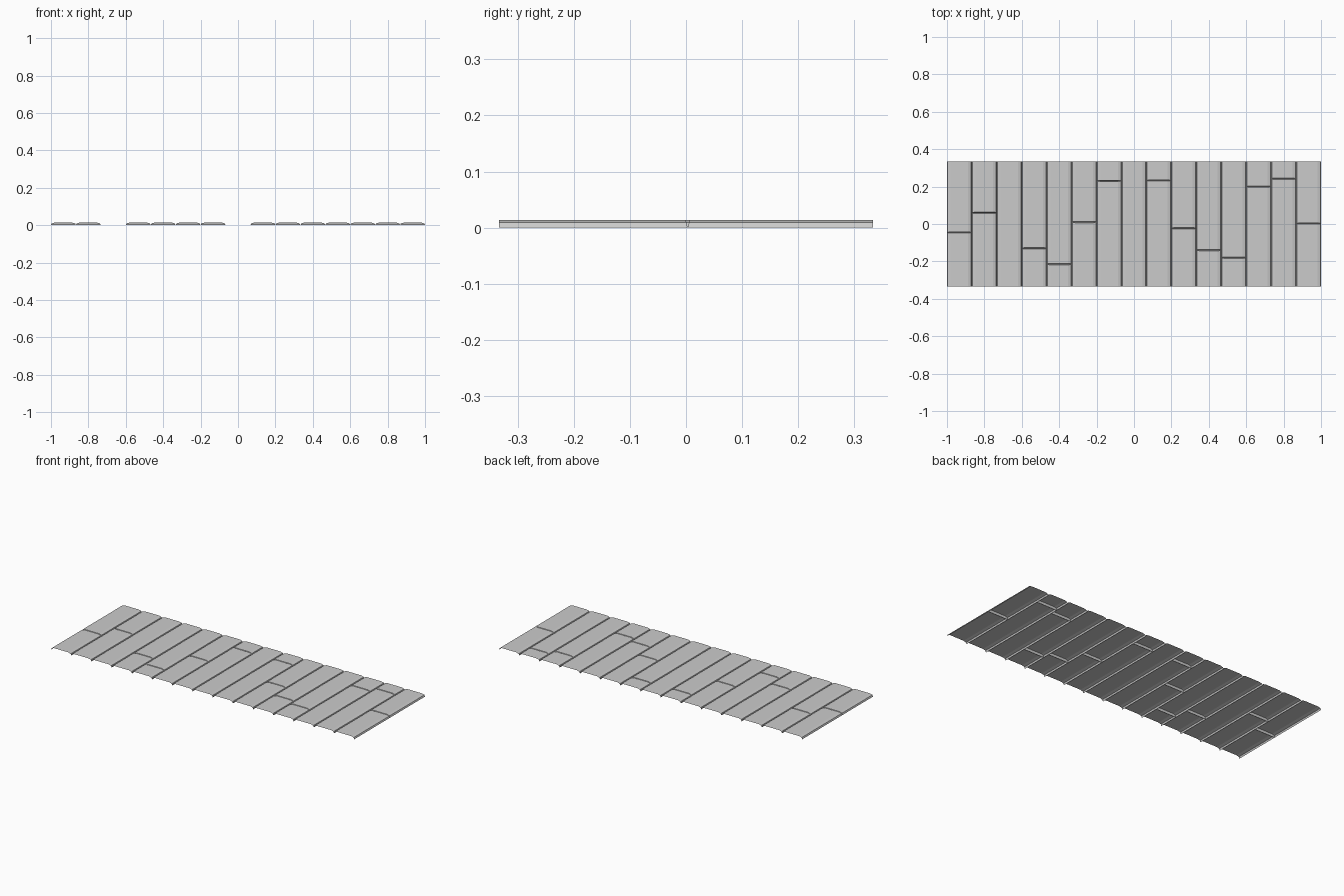
import bpy

if "Cube" in bpy.data.objects:
    bpy.data.objects.remove(bpy.data.objects["Cube"])

W, L, H = 2 / 15, 0.3333, 0.014
CHAMFER = 0.0035
# half cross-section: distance from plank edge, height
EDGE = [(0, 0), (0.004, 0.0095), (0.02, H)]
# y position of the butt joint in each row (None = one full-length plank)
JOINTS = [-0.045, 0.06, None, -0.13, -0.215, 0.01, 0.23, None,
          0.233, -0.023, -0.14, -0.18, 0.2, 0.242, 0.003]


def plank(name, x, y0, y1, cap0, cap1):
    """Open-bottomed shell; ends are closed only at butt joints."""
    prof = [(x + d, z) for d, z in EDGE] + [(x + W - d, z) for d, z in reversed(EDGE)]
    n = len(prof)
    verts = [(px, y0 + cap0 * CHAMFER * z / H, z) for px, z in prof]
    verts += [(px, y1 - cap1 * CHAMFER * z / H, z) for px, z in prof]
    faces = [(i, n + i, n + i + 1, i + 1) for i in range(n - 1)]
    if cap0:
        faces.append(tuple(range(n)))
    if cap1:
        faces.append(tuple(range(2 * n - 1, n - 1, -1)))
    me = bpy.data.meshes.new(name)
    me.from_pydata(verts, [], [f[::-1] for f in faces])
    me.update()
    ob = bpy.data.objects.new(name, me)
    bpy.context.collection.objects.link(ob)


# rows of floor planks
for i, j in enumerate(JOINTS):
    x = -1 + i * W
    if j is None:
        plank(f"plank_{i}", x, -L, L, False, False)
    else:
        plank(f"plank_{i}_front", x, -L, j, False, True)
        plank(f"plank_{i}_back", x, j, L, True, False)
